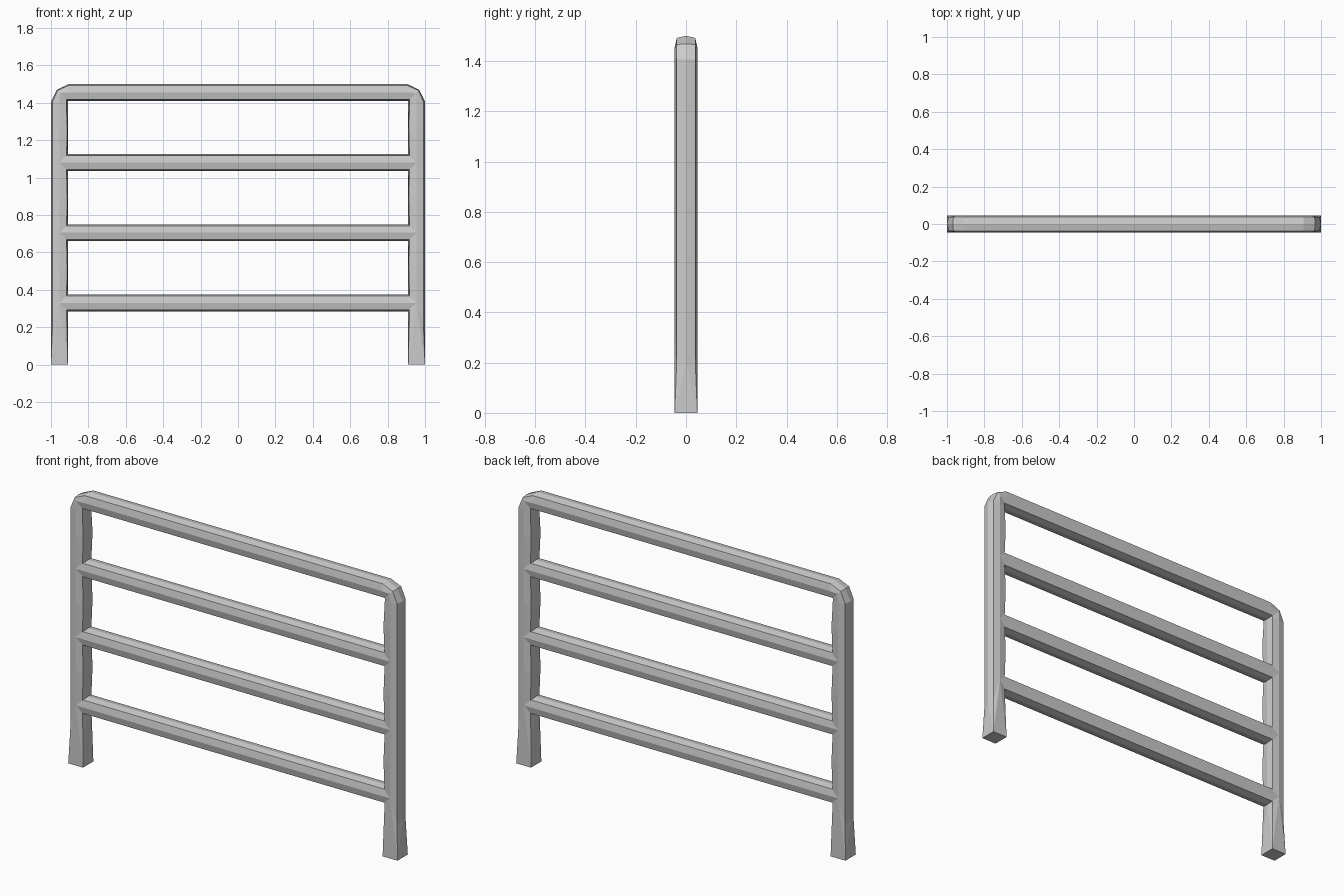
import bpy, bmesh
from mathutils import Vector

cube = bpy.data.objects.get("Cube")
if cube:
    bpy.data.objects.remove(cube)

R, D = 0.045, 0.037          # bar radius, shoulder offset
POST, TOP = 0.955, 1.455     # post and top rail centre lines
RUNGS = (0.33, 0.705, 1.08)

steel = bpy.data.materials.new("grey_steel")
steel.use_nodes = True
colour = (0.6, 0.6, 0.6, 1)
steel.diffuse_color = colour
bsdf = steel.node_tree.nodes["Principled BSDF"]
bsdf.inputs["Base Color"].default_value = colour


def section(inner=D):
    """Eight-sided bar section as (outward, depth) pairs."""
    return [(R, 0), (D, D), (0, R), (-inner, inner),
            (-R, 0), (-inner, -inner), (0, -R), (D, -D)]


def skin(bm, rings):
    for a, b in zip(rings, rings[1:]):
        for i in range(8):
            j = (i + 1) % 8
            bm.faces.new((a[i], a[j], b[j], b[i]))


def finish(bm, name):
    bmesh.ops.recalc_face_normals(bm, faces=bm.faces)
    mesh = bpy.data.meshes.new(name)
    bm.to_mesh(mesh)
    bm.free()
    mesh.materials.append(steel)
    obj = bpy.data.objects.new(name, mesh)
    bpy.context.collection.objects.link(obj)
    return obj


def mirrored(points):
    return [Vector((-p.x, p.y, p.z)) for p in points]


def frame_half():
    # Post: inner shoulders swell slightly between the rungs
    rings = [[Vector((-POST - u, v, 0.2 if u > 0.01 else RUNGS[0]))
              for u, v in section()]]
    for z, inner in ((0.52, 0.042), (0.705, D), (0.89, 0.042),
                     (1.08, D), (1.26, 0.042), (1.405, D)):
        rings.append([Vector((-POST - u, v, z)) for u, v in section(inner)])
    # Bevelled corner fanning round the inside of the bend
    bend = []
    for u, v in section():
        d = 0.06 + u * (0.5 if u > 0 else 1.33)
        bend.append(Vector((-0.91 - d * 0.707, v, 1.41 + d * 0.707)))
    rings.append(bend)
    rings.append([Vector((-0.905, v, TOP + u)) for u, v in section()])
    return rings


def add_foot(bm, ring, side):
    # Square foot blending into the eight-sided post
    corners = [bm.verts.new((side * (POST + u * R), v * R, 0))
               for u, v in ((1, 1), (-1, 1), (-1, -1), (1, -1))]
    bm.faces.new(corners)
    for k in range(4):
        axis, shoulder, nxt = ring[2 * k], ring[2 * k + 1], ring[(2 * k + 2) % 8]
        bm.faces.new((corners[k], shoulder, axis))
        bm.faces.new((corners[k], nxt, shoulder))
        bm.faces.new((corners[k - 1], corners[k], axis))


# Outer frame: two posts and the top rail in one continuous bar
bm = bmesh.new()
half = frame_half()
path = half + [mirrored(r) for r in reversed(half)]
rings = [[bm.verts.new(p) for p in r] for r in path]
skin(bm, rings)
add_foot(bm, rings[0], -1)
add_foot(bm, rings[-1], 1)
finish(bm, "outer_frame")

# Cross rails
for name, z in zip(("lower_rail", "middle_rail", "upper_rail"), RUNGS):
    bm = bmesh.new()
    ends = [[bm.verts.new((x, v, z + u)) for u, v in section()]
            for x in (-POST, POST)]
    skin(bm, ends)
    for end in ends:
        bm.faces.new(end)
    finish(bm, name)
